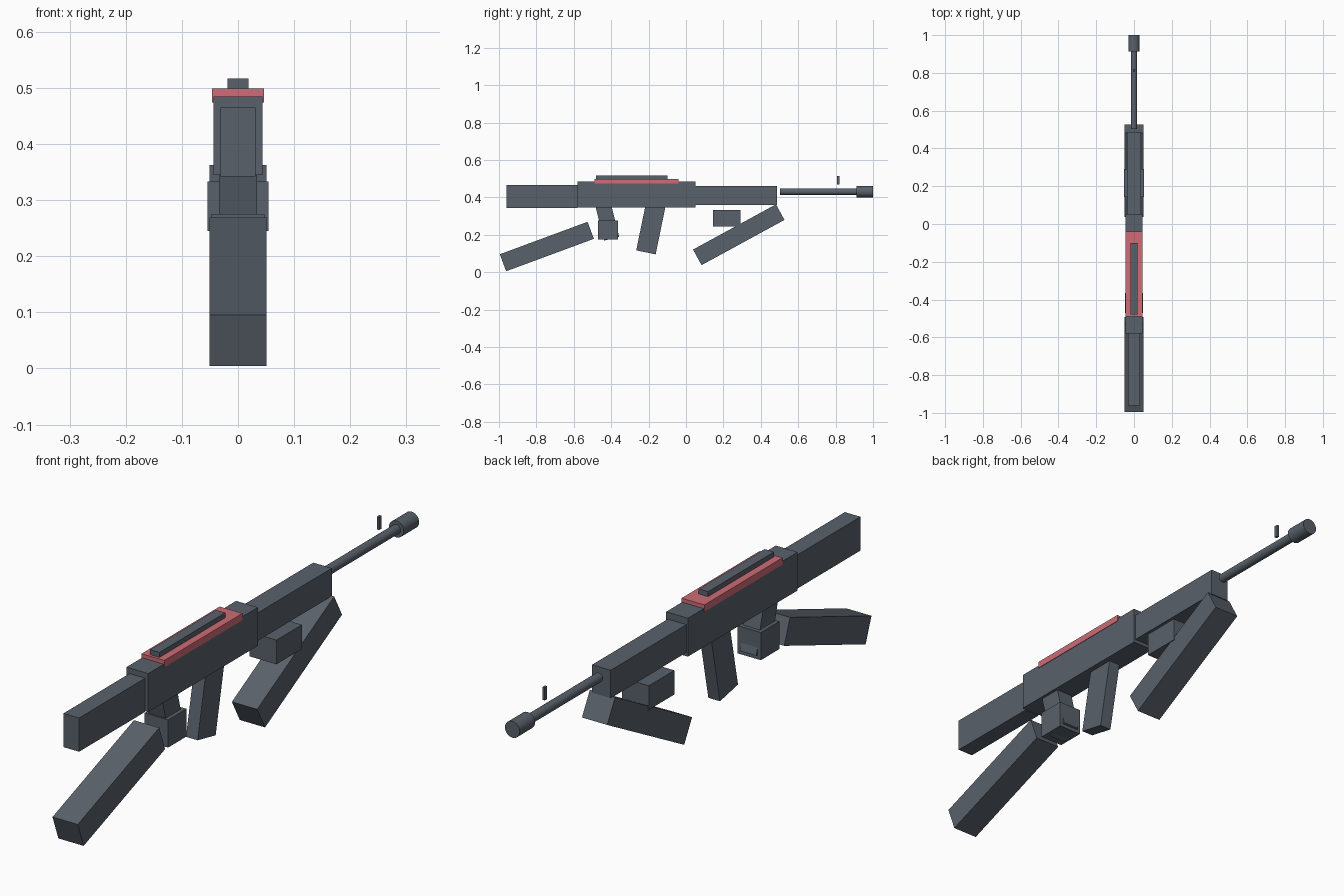
import bpy
from math import radians

default = bpy.data.objects.get("Cube")
if default:
    bpy.data.objects.remove(default, do_unlink=True)


def material(name, rgb):
    m = bpy.data.materials.new(name)
    m.use_nodes = True
    colour = (*rgb, 1.0)
    m.diffuse_color = colour
    bsdf = next(n for n in m.node_tree.nodes if n.type == "BSDF_PRINCIPLED")
    bsdf.inputs["Base Color"].default_value = colour
    return m


slate = material("slate grey", (0.10, 0.12, 0.145))
pink = material("dusty pink", (0.61, 0.15, 0.18))


def block(name, y, z, width, length, height, tilt=0, mat=slate):
    """Box centred on x = 0, tilted about x by degrees."""
    bpy.ops.mesh.primitive_cube_add(size=1, location=(0, y, z))
    ob = bpy.context.object
    ob.name = name
    ob.scale = (width, length, height)
    bpy.ops.object.transform_apply(location=False, rotation=False, scale=True)
    ob.rotation_euler.x = radians(tilt)
    ob.data.materials.append(mat)
    return ob


def span(name, y0, y1, z0, z1, width, mat=slate):
    """Upright box given by its extents."""
    return block(name, (y0 + y1) / 2, (z0 + z1) / 2, width, y1 - y0, z1 - z0, mat=mat)


def tube(name, y0, y1, z, radius):
    """Cylinder lying along y."""
    bpy.ops.mesh.primitive_cylinder_add(
        vertices=24, radius=radius, depth=y1 - y0,
        location=(0, (y0 + y1) / 2, z), rotation=(radians(90), 0, 0))
    ob = bpy.context.object
    ob.name = name
    ob.data.materials.append(slate)
    bpy.ops.object.shade_smooth_by_angle(angle=radians(30))
    return ob


# Main body
span("rear_block", -0.96, -0.58, 0.342, 0.465, 0.063)
span("receiver", -0.58, 0.052, 0.345, 0.485, 0.088)
span("handguard", 0.052, 0.487, 0.358, 0.46, 0.075)

# Top cover and rail
span("top_cover", -0.49, -0.04, 0.474, 0.499, 0.092, pink)
span("top_rail", -0.48, -0.10, 0.499, 0.517, 0.038)

# Barrel, muzzle and floating sight post
tube("barrel", 0.503, 0.92, 0.43, 0.017)
tube("muzzle", 0.912, 1.0, 0.43, 0.03)
span("front_sight", 0.806, 0.82, 0.468, 0.515, 0.009)

# Slanted lower parts
block("shoulder_stock", -0.744, 0.137, 0.102, 0.50, 0.097, 20.3)
block("slanted_foregrip", 0.282, 0.20, 0.102, 0.505, 0.095, 28.6)
block("grip", -0.422, 0.276, 0.067, 0.084, 0.20, 14)
block("magazine", -0.186, 0.243, 0.047, 0.106, 0.28, -11.6)

# Lower boxes
span("trigger_block", -0.47, -0.364, 0.174, 0.275, 0.094)
span("under_box", 0.144, 0.291, 0.245, 0.333, 0.108)
